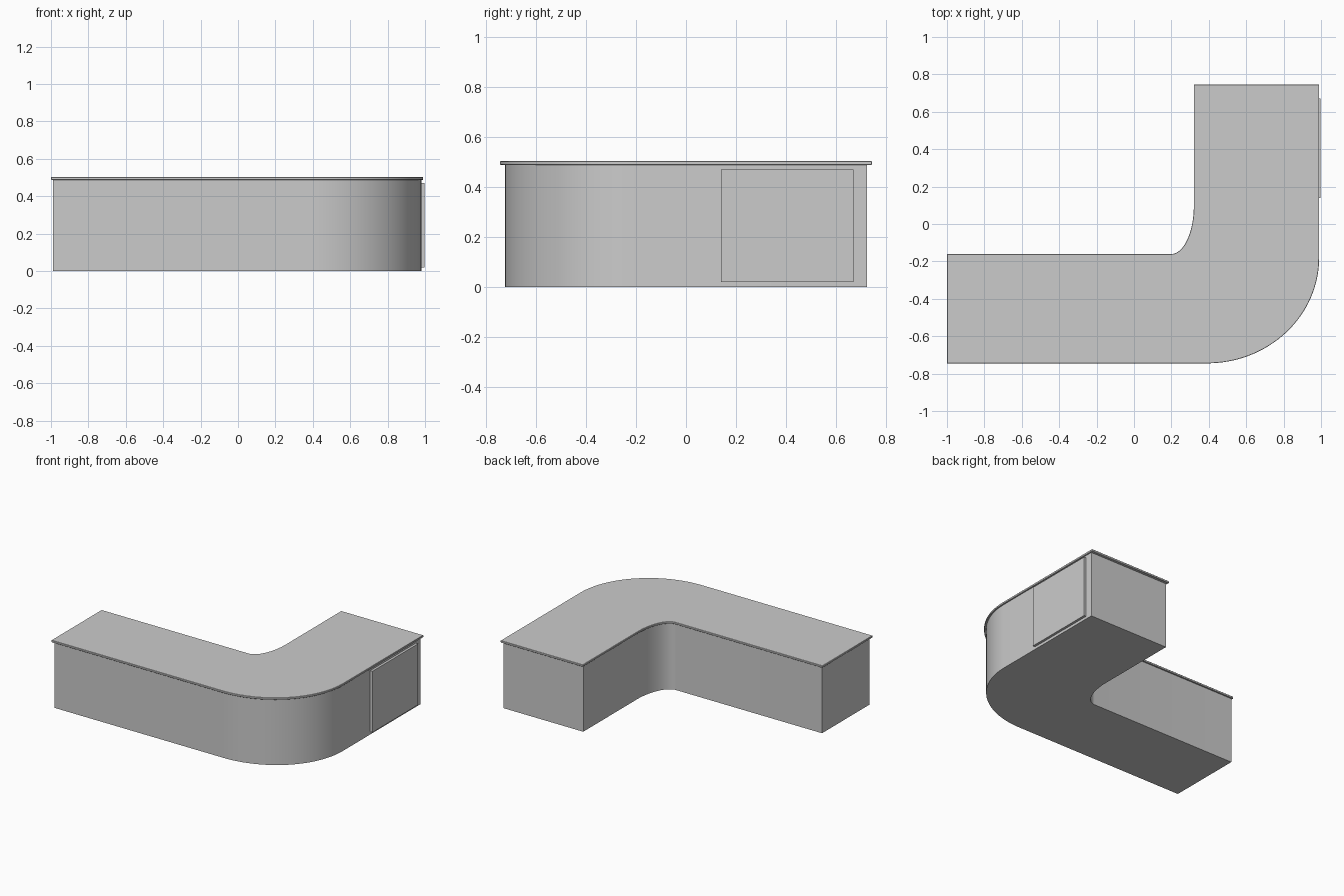
import bpy, bmesh, math

if "Cube" in bpy.data.objects:
    bpy.data.objects.remove(bpy.data.objects["Cube"])


def arc(cx, cy, rx, ry, a0, a1, n=24):
    return [(cx + rx * math.cos(math.radians(a0 + (a1 - a0) * i / n)),
             cy + ry * math.sin(math.radians(a0 + (a1 - a0) * i / n)))
            for i in range(n + 1)]


def l_outline(dx, dy):
    """L-shaped counter outline, inset by dx and dy, with both corners rounded."""
    left, right, front, back = -1 + dx, 0.99 - dx, -0.745 + dy, 0.745 - dy
    inner_x, inner_y = 0.32 + dx, -0.16 - dx
    pts = [(left, front)]
    pts += arc(0.39, -0.18, right - 0.39, -0.18 - front, -90, 0, 32)
    pts += [(right, back), (inner_x, back)]
    pts += arc(0.20, 0.10, inner_x - 0.20, 0.10 - inner_y, 0, -90, 20)
    pts += [(left, inner_y)]
    return pts


def prism(name, outline, z0, z1, bevel=0.0):
    bm = bmesh.new()
    face = bm.faces.new([bm.verts.new((x, y, z0)) for x, y in outline])
    ext = bmesh.ops.extrude_face_region(bm, geom=[face])
    verts = [v for v in ext["geom"] if isinstance(v, bmesh.types.BMVert)]
    bmesh.ops.translate(bm, verts=verts, vec=(0, 0, z1 - z0))
    bmesh.ops.recalc_face_normals(bm, faces=bm.faces)
    me = bpy.data.meshes.new(name)
    bm.to_mesh(me)
    bm.free()
    ob = bpy.data.objects.new(name, me)
    bpy.context.collection.objects.link(ob)
    bpy.ops.object.select_all(action='DESELECT')
    ob.select_set(True)
    bpy.context.view_layer.objects.active = ob
    bpy.ops.object.shade_smooth_by_angle(angle=math.radians(30))
    if bevel:
        mod = ob.modifiers.new("soft_edge", 'BEVEL')
        mod.width = bevel
        mod.segments = 1
        mod.limit_method = 'ANGLE'
    return ob


# counter base
prism("counter_base", l_outline(0.01, 0.02), 0.0, 0.488)
# overhanging worktop
prism("worktop", l_outline(0.0, 0.0), 0.488, 0.503, 0.002)
# raised panel on the right side
prism("side_panel", [(0.975, 0.14), (0.998, 0.14), (0.998, 0.672), (0.975, 0.672)], 0.02, 0.47)
